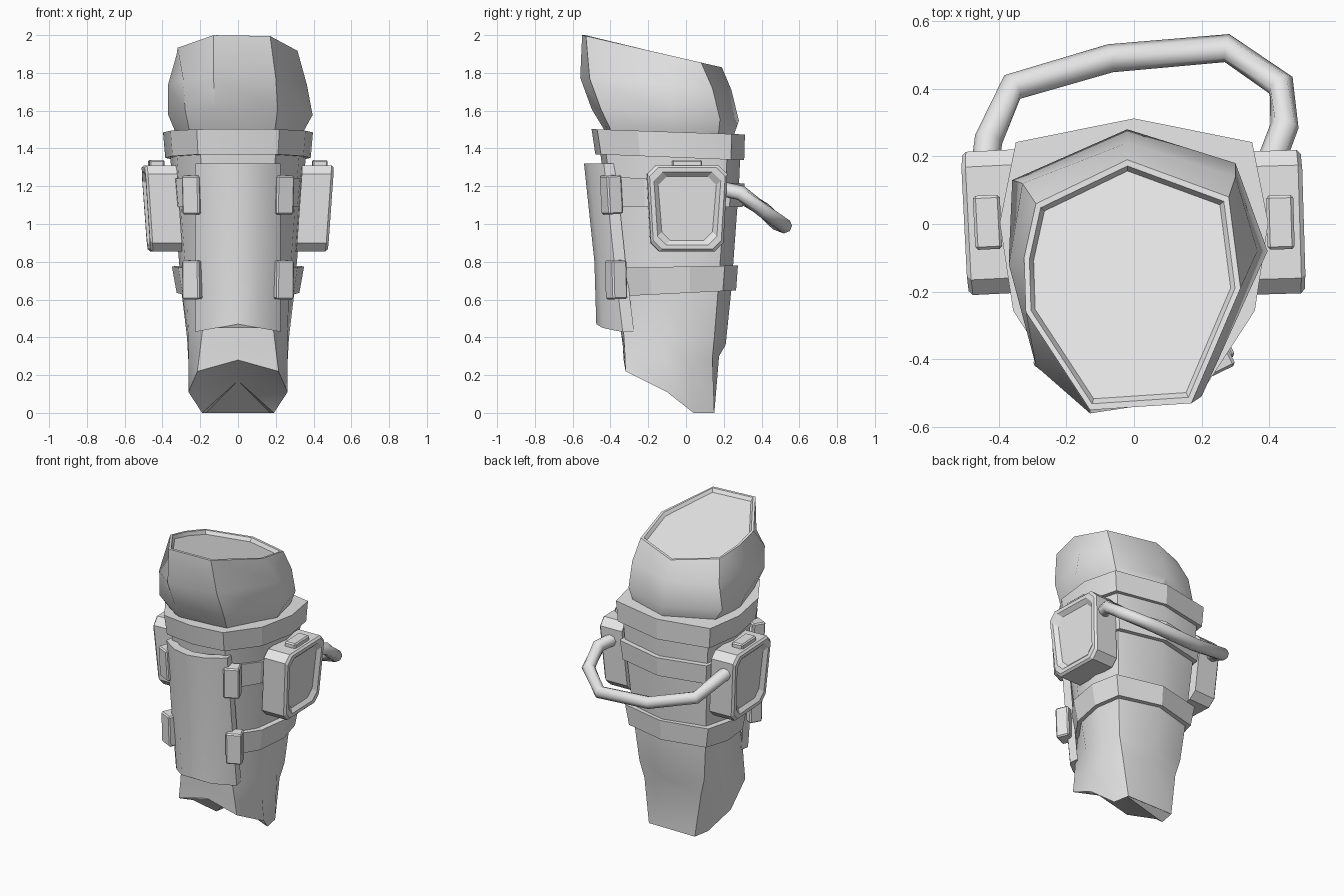
import bpy, bmesh, math
from mathutils import Vector, Matrix

if "Cube" in bpy.data.objects:
    bpy.data.objects.remove(bpy.data.objects["Cube"])

grey = bpy.data.materials.new("plain grey")
grey.diffuse_color = (0.8, 0.8, 0.8, 1)
grey.use_nodes = True
grey.node_tree.nodes["Principled BSDF"].inputs["Base Color"].default_value = grey.diffuse_color


def finish(name, bm, angle=30):
    bmesh.ops.recalc_face_normals(bm, faces=bm.faces)
    me = bpy.data.meshes.new(name)
    bm.to_mesh(me)
    bm.free()
    ob = bpy.data.objects.new(name, me)
    bpy.context.collection.objects.link(ob)
    me.materials.append(grey)
    bpy.context.view_layer.objects.active = ob
    ob.select_set(True)
    bpy.ops.object.shade_smooth_by_angle(angle=math.radians(angle))
    ob.select_set(False)
    return ob


def loft(name, rings, angle=30, cap_centre=None):
    """Skin equal-length rings from bottom to top; optional sunken bottom point."""
    bm = bmesh.new()
    vs = [[bm.verts.new(p) for p in r] for r in rings]
    n = len(rings[0])
    for a, b in zip(vs, vs[1:]):
        for i in range(n):
            j = (i + 1) % n
            bm.faces.new((a[i], a[j], b[j], b[i]))
    bm.faces.new(vs[-1])
    if cap_centre:
        c = bm.verts.new(cap_centre)
        for i in range(n):
            bm.faces.new((vs[0][(i + 1) % n], vs[0][i], c))
    else:
        bm.faces.new(list(reversed(vs[0])))
    return finish(name, bm, angle)


def section(w, yb, yf, z, tilt=0.0):
    """Shin outline: ridged back, wide sides, bowed front."""
    half = [(0.88 * w, yb - 0.07), (w, yb - 0.38 * (yb - yf)),
            (0.9 * w, yb - 0.7 * (yb - yf)), (0.55 * w, yf + 0.03)]
    pts = [(0, yb)] + half + [(0, yf)] + [(-x, y) for x, y in reversed(half)]
    return [(x, y, z + tilt * y) for x, y in pts]


# Shin: the lowest ring slants from the toe side down to the heel
def hem(z_heel, pts):
    full = pts + [(-x, y, z) for x, y, z in reversed(pts[1:-1])]
    return [(x, y, z + z_heel) for x, y, z in full]


ankle = hem(0, [(0, 0.15, 0), (0.17, 0.15, 0), (0.19, 0.04, 0.0),
                (0.262, -0.1, 0.11), (0.215, -0.32, 0.22), (0, -0.33, 0.28)])
calf_low = hem(0, [(0, 0.175, 0.30), (0.21, 0.14, 0.29), (0.262, 0.03, 0.26),
                   (0.262, -0.12, 0.28), (0.2, -0.325, 0.34), (0, -0.335, 0.36)])
calf_fold = hem(0, [(0, 0.21, 0.36), (0.24, 0.15, 0.40), (0.27, 0.03, 0.40),
                    (0.262, -0.14, 0.41), (0.19, -0.33, 0.42), (0, -0.345, 0.43)])
loft("shin", [ankle, calf_low, calf_fold,
              section(0.30, 0.24, -0.36, 0.65),
              section(0.345, 0.28, -0.43, 1.2),
              section(0.365, 0.29, -0.46, 1.42)], 35, (0, -0.08, 0.17))

# Straps and the collar under the knee
loft("lower_strap", [section(0.325, 0.265, -0.375, 0.635, 0.05),
                     section(0.35, 0.275, -0.395, 0.775, 0.02)], 20)
loft("upper_strap", [section(0.35, 0.30, -0.44, 1.09, 0.0),
                     section(0.365, 0.31, -0.45, 1.23, -0.05)], 20)
loft("collar", [section(0.385, 0.308, -0.48, 1.35, -0.04),
                section(0.397, 0.312, -0.50, 1.485, -0.035)], 20)

# Knee: lumpy sleeve with a slanting, rimmed top
knee = [
    (1.46, [(0, .25), (.27, .17), (.33, -.08), (.19, -.38),
            (-.13, -.41), (-.25, -.33), (-.32, -.1), (-.29, .12)]),
    (1.57, [(-.02, .28), (.30, .18), (.395, -.08), (.21, -.45),
            (-.12, -.50), (-.28, -.43), (-.37, -.1), (-.36, .13)]),
    (1.73, [(-.02, .24), (.30, .14), (.365, -.08), (.2, -.51),
            (-.13, -.56), (-.29, -.42), (-.37, -.12), (-.33, .12)])]
brim = [(-.02, .19), (.28, .08), (.315, -.19), (.17, -.53),
        (-.13, -.55), (-.32, -.26), (-.325, -.1), (-.29, .06)]


def rim(k, drop):
    cx, cy = -0.01, -0.18
    return [(cx + (x - cx) * k, cy + (y - cy) * k, 1.873 - 0.23 * y - drop)
            for x, y in brim]


loft("knee", [[(x, y, z + (0 if i == 0 else -0.08 * y)) for x, y in pts]
              for i, (z, pts) in enumerate(knee)]
     + [rim(1, 0), rim(0.95, 0.0), rim(0.91, 0.022)], 40)

# Shin guard: bowed plate following the front of the shin
bm = bmesh.new()
cols = []
for z, yf in ((0.45, -0.475), (0.80, -0.485), (1.32, -0.54)):
    bow = 0.14 if z < 0.5 else 0.105
    outer = [(x, yf + bow * (abs(x) / 0.225) ** 2)
             for x in (-0.225, -0.2, -0.11, 0, 0.11, 0.2, 0.225)]
    ring = outer + [(x * 0.96, y + 0.06) for x, y in reversed(outer)]
    lift = 0.02 if z < 0.5 else 0.0
    cols.append([(x, y, z + lift * (1 - abs(x) / 0.11)) for x, y in ring])
bm.free()
loft("shin_guard", cols, 35)


# Boxes: clips and pouch clasps
def box(name, loc, size, yaw=0.0, lean=0.0, bevel=0.008):
    bm = bmesh.new()
    bmesh.ops.create_cube(bm, size=1, matrix=Matrix.Diagonal((*size, 1)))
    bmesh.ops.bevel(bm, geom=bm.edges[:], offset=bevel, segments=1, affect='EDGES')
    bm.transform(Matrix.Translation(loc) @ Matrix.Rotation(yaw, 4, 'Z')
                 @ Matrix.Rotation(lean, 4, 'X'))
    return finish(name, bm, 20)


for s, side in ((1, "right"), (-1, "left")):
    box(f"{side}_upper_clip", (s * 0.235, -0.395, 1.155), (0.10, 0.085, 0.205),
        s * 0.45, 0.06)
    box(f"{side}_lower_clip", (s * 0.235, -0.37, 0.705), (0.10, 0.085, 0.205),
        s * 0.45, 0.03)


# Pouches: tapered rounded frame with a sunken outer panel
def pouch_ring(x, inset, lean):
    top, bot, c = 1.31 - inset, 0.855 + inset, 0.045
    yt, yb = 0.212 - inset, 0.192 - inset
    half = [(yb - c, bot), (yb, bot + c), (yt, top - c), (yt - c, top)]
    pts = half + [(-y, z) for y, z in reversed(half)]
    return [Vector((x - lean * (1.31 - z), y, z)) for y, z in pts]


for s, side, yaw in ((1, "right", 0.03), (-1, "left", 0.05)):
    turn = Matrix.Rotation(yaw, 3, 'Z')
    hub = Vector((s * 0.42, 0.005, 0))
    rings = [pouch_ring(x, i, 0.07) for x, i in
             ((0.335, 0.0), (0.49, 0.0), (0.503, 0.012),
              (0.503, 0.035), (0.48, 0.058))]
    rings = [[hub + turn @ (Vector((s * p.x, p.y, p.z)) - Vector((s * 0.42, 0, 0)))
              for p in r] for r in rings]
    loft(f"{side}_pouch", rings, 25)
    box(f"{side}_clasp", (s * 0.433, 0.005, 1.305), (0.08, 0.16, 0.07), yaw)

# Hose: six-sided tube joining the pouches behind the leg
path = [(-.44, .17, 1.19), (-.43, .25, 1.175), (-.36, .405, 1.08),
        (-.07, .49, 1.0), (.275, .52, .99), (.435, .41, 1.07),
        (.445, .29, 1.165), (.40, .17, 1.19)]
P = [Vector(p) for p in path]
rings = []
for i, p in enumerate(P):
    d = (P[min(i + 1, len(P) - 1)] - P[max(i - 1, 0)]).normalized()
    u = d.cross(Vector((0, 0, 1))).normalized()
    v = u.cross(d)
    rings.append([p + 0.04 * (u * math.cos(a) * 1.05 + v * math.sin(a))
                  for a in (math.tau * k / 8 for k in range(8))])
loft("hose", rings, 50)
